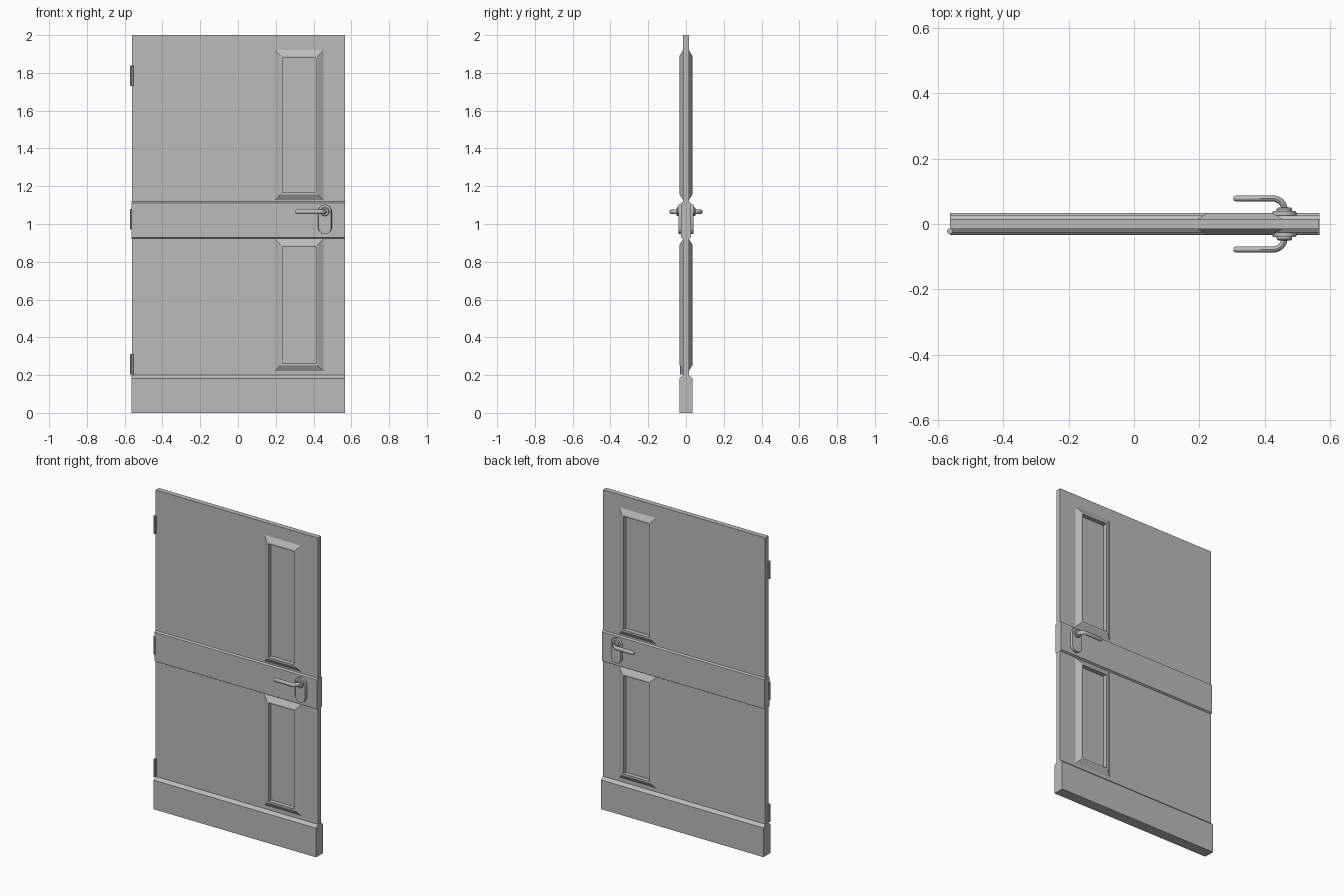
import bpy, bmesh, math
from mathutils import Vector

if "Cube" in bpy.data.objects:
    bpy.data.objects.remove(bpy.data.objects["Cube"], do_unlink=True)

grey = bpy.data.materials.new("plain_grey")
grey.use_nodes = True
grey.diffuse_color = (0.5, 0.5, 0.5, 1)
grey.node_tree.nodes["Principled BSDF"].inputs["Base Color"].default_value = (0.5, 0.5, 0.5, 1)

LEFT, RIGHT, TOP = -0.563, 0.567, 2.0
SLAB, BAND, THICK = 0.016, 0.026, 0.034      # half thicknesses
OPEN_X = (0.235, 0.412)
OPENINGS = {"upper": (1.167, 1.88), "lower": (0.262, 0.88)}


def add(name, bm, smooth=False):
    bmesh.ops.recalc_face_normals(bm, faces=bm.faces)
    mesh = bpy.data.meshes.new(name)
    bm.to_mesh(mesh)
    bm.free()
    obj = bpy.data.objects.new(name, mesh)
    bpy.context.collection.objects.link(obj)
    mesh.materials.append(grey)
    if smooth:
        bpy.ops.object.select_all(action='DESELECT')
        obj.select_set(True)
        bpy.context.view_layer.objects.active = obj
        bpy.ops.object.shade_smooth_by_angle(angle=math.radians(35))
    return obj


def loft(name, rings, capped=True, smooth=False):
    """Bridge closed rings of points, optionally closing both ends."""
    bm = bmesh.new()
    rows = [[bm.verts.new(p) for p in ring] for ring in rings]
    n = len(rows[0])
    for a, b in zip(rows, rows[1:]):
        for i in range(n):
            j = (i + 1) % n
            bm.faces.new((a[i], a[j], b[j], b[i]))
    if capped:
        bm.faces.new(rows[0])
        bm.faces.new(rows[-1])
    return add(name, bm, smooth)


def rect(x0, x1, z0, z1, y):
    return [(x0, y, z0), (x1, y, z0), (x1, y, z1), (x0, y, z1)]


def rail(name, profile):
    loft(name, [[(x, y, z) for y, z in profile] for x in (LEFT, RIGHT)])


def stadium(cx, z0, z1, r, y, n=10):
    """Upright rounded outline; a circle when z0 equals z1 would be 2r apart."""
    pts = []
    for cz, start in ((z1 - r, 0), (z0 + r, math.pi)):
        for i in range(n):
            a = start + math.pi * (i + 0.5) / n
            pts.append((cx + r * math.cos(a), y, cz + r * math.sin(a)))
    return pts


# Door slab with two window openings
xs = [LEFT + 0.001, *OPEN_X, RIGHT - 0.001]
zs = [0.1, *OPENINGS["lower"], *OPENINGS["upper"], TOP]
bm = bmesh.new()
grid = [[bm.verts.new((x, -SLAB, z)) for z in zs] for x in xs]
for i in range(3):
    for j in range(5):
        if not (i == 1 and j in (1, 3)):
            bm.faces.new((grid[i][j], grid[i + 1][j], grid[i + 1][j + 1], grid[i][j + 1]))
ext = bmesh.ops.extrude_face_region(bm, geom=bm.faces[:], use_keep_orig=True)
moved = [g for g in ext["geom"] if isinstance(g, bmesh.types.BMVert)]
bmesh.ops.translate(bm, vec=(0, 2 * SLAB, 0), verts=moved)
add("door_slab", bm)

# Kick board and lock rail, both with chamfered edges
rail("kick_board", [(-THICK, 0), (THICK, 0), (THICK, 0.183), (SLAB, 0.2),
                    (-SLAB, 0.2), (-THICK, 0.183)])
rail("lock_rail", [(-SLAB, 0.922), (SLAB, 0.922), (BAND, 0.928), (BAND, 1.111),
                   (SLAB, 1.118), (-SLAB, 1.118), (-BAND, 1.111), (-BAND, 0.928)])

# Window panes with bevelled mouldings on both faces
for label, (z0, z1) in OPENINGS.items():
    loft(label + "_pane", [rect(*OPEN_X, z0, z1, y) for y in (-0.006, 0.006)])
    for side, s in (("front", -1), ("back", 1)):
        steps = ((0.04, SLAB), (0.01, THICK), (0, THICK), (0, SLAB))
        loft(f"{label}_{side}_moulding",
             [rect(OPEN_X[0] - o, OPEN_X[1] + o, z0 - o, z1 + o, s * y) for o, y in steps],
             capped=False)

# Lever handles: back plate, rose and bent lever on both faces
HX, HZ = 0.46, 1.065
for side, s in (("front", -1), ("back", 1)):
    loft(side + "_handle_plate",
         [stadium(HX, 0.947, 1.103, r, s * y)
          for r, y in ((0.037, 0.02), (0.037, 0.037), (0.034, 0.040))], smooth=True)
    loft(side + "_handle_rose",
         [stadium(HX, HZ - r, HZ + r, r, s * y)
          for r, y in ((0.024, 0.038), (0.024, 0.046), (0.020, 0.050))], smooth=True)
    # Path: straight spindle, quarter bend, straight grip with a narrowed tip
    bend = 0.035
    path = [(Vector((HX, 0.04)), Vector((0, 1)), 1)]
    for k in range(9):
        a = math.pi / 2 * k / 8
        path.append((Vector((HX - bend + bend * math.cos(a), 0.043 + bend * math.sin(a))),
                     Vector((-math.sin(a), math.cos(a))), 1))
    path += [(Vector((0.313, 0.078)), Vector((-1, 0)), 1),
             (Vector((0.305, 0.078)), Vector((-1, 0)), 0.6)]
    rings = []
    for p, d, w in path:
        ring = []
        for k in range(12):
            a = math.tau * k / 12
            off = 0.0095 * w * math.cos(a)
            ring.append((p.x + d.y * off, s * (p.y - d.x * off),
                         HZ + 0.013 * w * math.sin(a)))
        rings.append(ring)
    loft(side + "_lever", rings, smooth=True)

# Hinge knuckles along the hanging edge
for label, z0 in (("bottom", 0.202), ("middle", 0.97), ("top", 1.73)):
    loft(label + "_hinge",
         [[(-0.563 + 0.009 * math.cos(math.tau * k / 8),
            -0.022 + 0.009 * math.sin(math.tau * k / 8), z) for k in range(8)]
          for z in (z0, z0 + 0.11)], smooth=True)
